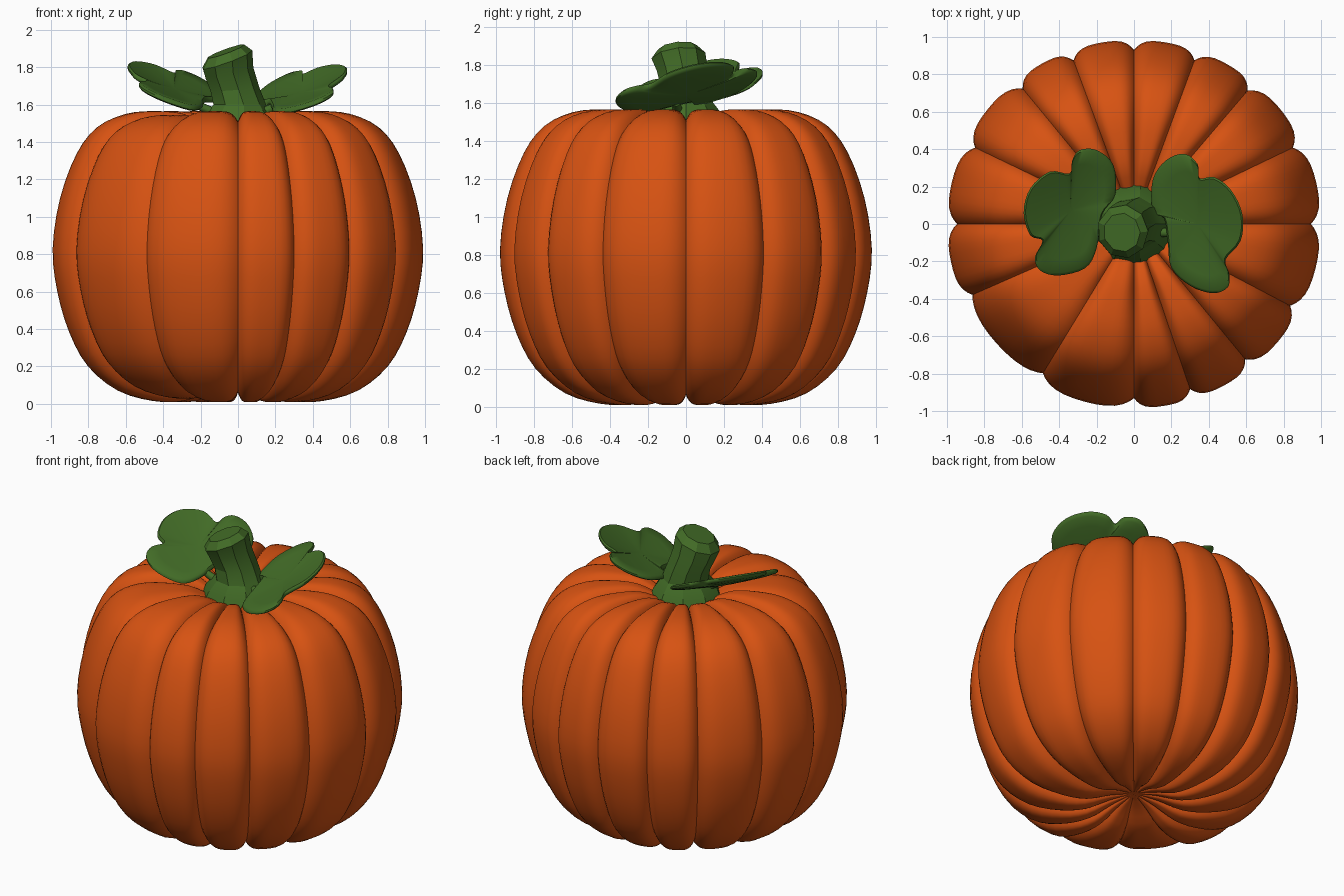
import bpy, bmesh, math
from mathutils import Vector, Matrix

cube = bpy.data.objects.get("Cube")
if cube:
    bpy.data.objects.remove(cube)


def material(name, colour):
    mat = bpy.data.materials.new(name)
    mat.use_nodes = True
    mat.diffuse_color = (*colour, 1)
    shader = mat.node_tree.nodes["Principled BSDF"]
    shader.inputs["Base Color"].default_value = (*colour, 1)
    shader.inputs["Roughness"].default_value = 0.8
    return mat


orange = material("pumpkin orange", (0.68, 0.085, 0.006))
green = material("stem green", (0.055, 0.15, 0.02))


def make_object(name, bm, mat, angle):
    bmesh.ops.recalc_face_normals(bm, faces=bm.faces)
    mesh = bpy.data.meshes.new(name)
    bm.to_mesh(mesh)
    bm.free()
    mesh.materials.append(mat)
    obj = bpy.data.objects.new(name, mesh)
    bpy.context.collection.objects.link(obj)
    bpy.ops.object.select_all(action='DESELECT')
    obj.select_set(True)
    bpy.context.view_layer.objects.active = obj
    bpy.ops.object.shade_smooth_by_angle(angle=math.radians(angle))
    return obj


def spline(points, steps, closed=False):
    """Smooth Catmull-Rom path through 2D points."""
    pts = [Vector(p) for p in points]
    n = len(pts)
    pick = (lambda i: pts[i % n]) if closed else (lambda i: pts[min(max(i, 0), n - 1)])
    path = []
    for i in range(n if closed else n - 1):
        a, b, c, d = (pick(i + k) for k in (-1, 0, 1, 2))
        for s in range(steps):
            t = s / steps
            path.append(b + (c - a) * t / 2 + (a - 2.5 * b + 2 * c - d / 2) * t * t
                        + (1.5 * (b - c) + (d - a) / 2) * t ** 3)
    return path if closed else path + [pts[-1]]


def bridge(bm, rings):
    """Join closed vertex rings of equal size with quads."""
    for low, high in zip(rings, rings[1:]):
        n = len(low)
        for i in range(n):
            j = (i + 1) % n
            bm.faces.new((low[i], low[j], high[j], high[i]))


# Ribbed body: one profile swept round, pinched into grooves between the lobes
profile = spline([(0.04, 0.1), (0.15, 0.07), (0.3, 0.015), (0.46, 0.015), (0.65, 0.07),
                  (0.81, 0.2), (0.91, 0.38), (0.975, 0.6), (1, 0.83), (0.96, 1.1),
                  (0.87, 1.34), (0.76, 1.48), (0.61, 1.55), (0.45, 1.565), (0.3, 1.55),
                  (0.17, 1.49), (0.04, 1.44)], 3)
grooves = [0, 26, 50, 70, 90, 110, 129, 154, 180, 204, 239, 270, 288.5, 309, 332, 360]
SAMPLES = 14
columns = []
for start, end in zip(grooves, grooves[1:]):
    for k in range(SAMPLES):
        t = 0.5 - 0.5 * math.cos(math.pi * k / SAMPLES)
        pinch = abs(2 * t - 1) ** 4
        flatten = 0.02 if end - start > 34 else 0
        columns.append((math.radians(start + (end - start) * t), 0.055 * pinch + flatten * (1 - pinch)))
bm = bmesh.new()
rings = []
for i, p in enumerate(profile):
    tangent = (profile[min(i + 1, len(profile) - 1)] - profile[max(i - 1, 0)]).normalized()
    inward = Vector((-tangent.y, tangent.x))
    fade = min(1, p.x / 0.35)
    ring = []
    for angle, depth in columns:
        q = p + inward * depth * fade
        r = max(q.x, 0.02)
        ring.append(bm.verts.new((r * math.cos(angle), 0.985 * r * math.sin(angle), q.y)))
    rings.append(ring)
bridge(bm, rings)
bm.faces.new(rings[0])
bm.faces.new(rings[-1])
make_object("pumpkin_body", bm, orange, 40)

# Faceted stem: flared foot, leaning trunk and tilted blunt tip
bm = bmesh.new()
rings = []
for x, y, z, radius, tilt in [(0, 0, 1.45, 0.23, 0), (0, 0, 1.53, 0.2, 0), (0.005, 0, 1.6, 0.145, 0),
                              (-0.02, 0, 1.68, 0.135, -4), (-0.05, -0.02, 1.77, 0.135, -12),
                              (-0.06, -0.04, 1.84, 0.145, -20), (-0.065, -0.045, 1.885, 0.105, -20)]:
    turn = Matrix.Rotation(math.radians(tilt), 3, 'Y') @ Matrix.Rotation(math.radians(-tilt / 3), 3, 'X')
    ring = []
    for k in range(9):
        a = math.tau * k / 9
        spoke = Vector((math.cos(a), math.sin(a), 0)) * radius
        ring.append(bm.verts.new(Vector((x, y, z)) + turn @ spoke))
    rings.append(ring)
bridge(bm, rings)
bm.faces.new(rings[0])
bm.faces.new(rings[-1])
make_object("stem", bm, green, 20)


def leaf(name, outline, centre):
    """Three-lobed cupped blade, rising outwards and to the back."""
    centre = Vector(centre)
    edge = spline(outline, 4, closed=True)
    bm = bmesh.new()
    height = lambda p: 1.54 + 0.41 * abs(p.x) + 0.28 * p.y
    sides = []
    for side in (1, -1):
        rings = []
        for scale, half, sag in [(1, 0.006, 0), (0.96, 0.016, 0), (0.75, 0.017, 0.01),
                                 (0.4, 0.015, 0.02), (0.1, 0.015, 0.025)]:
            ring = []
            for p in edge:
                q = centre + (p - centre) * scale
                ring.append(bm.verts.new((q.x, q.y, height(q) + side * half - sag)))
            rings.append(ring)
        bridge(bm, rings)
        bm.faces.new(rings[-1])
        sides.append(rings[0])
    bridge(bm, sides)
    return make_object(name, bm, green, 50)


leaf("left_leaf", [(0.1, 0.07), (0.1, 0.235), (0.17, 0.34), (0.27, 0.375), (0.34, 0.32), (0.35, 0.245),
                   (0.43, 0.25), (0.52, 0.18), (0.58, 0.05), (0.57, -0.09), (0.49, -0.19),
                   (0.51, -0.27), (0.5, -0.34), (0.42, -0.37), (0.3, -0.33), (0.2, -0.235),
                   (0.18, -0.09), (0.16, 0.03)], (0.34, 0))
leaf("right_leaf", [(-0.1, 0.155), (-0.11, 0.315), (-0.2, 0.395), (-0.29, 0.395), (-0.33, 0.34),
                    (-0.345, 0.27), (-0.45, 0.28), (-0.555, 0.19), (-0.59, 0.06), (-0.555, -0.06),
                    (-0.49, -0.09), (-0.53, -0.18), (-0.5, -0.25), (-0.4, -0.275), (-0.26, -0.235),
                    (-0.2, -0.13), (-0.17, 0.05)], (-0.34, 0.07))

# Short stalks tying each leaf to the foot of the stem
for name, side in (("left_stalk", 1), ("right_stalk", -1)):
    start, end = Vector((0.1 * side, -0.04, 1.54)), Vector((0.22 * side, -0.05, 1.6))
    bm = bmesh.new()
    bmesh.ops.create_cone(bm, cap_ends=True, segments=8, radius1=0.03, radius2=0.02,
                          depth=(end - start).length)
    aim = (end - start).to_track_quat('Z', 'Y').to_matrix().to_4x4()
    bm.transform(Matrix.Translation((start + end) / 2) @ aim)
    make_object(name, bm, green, 50)
